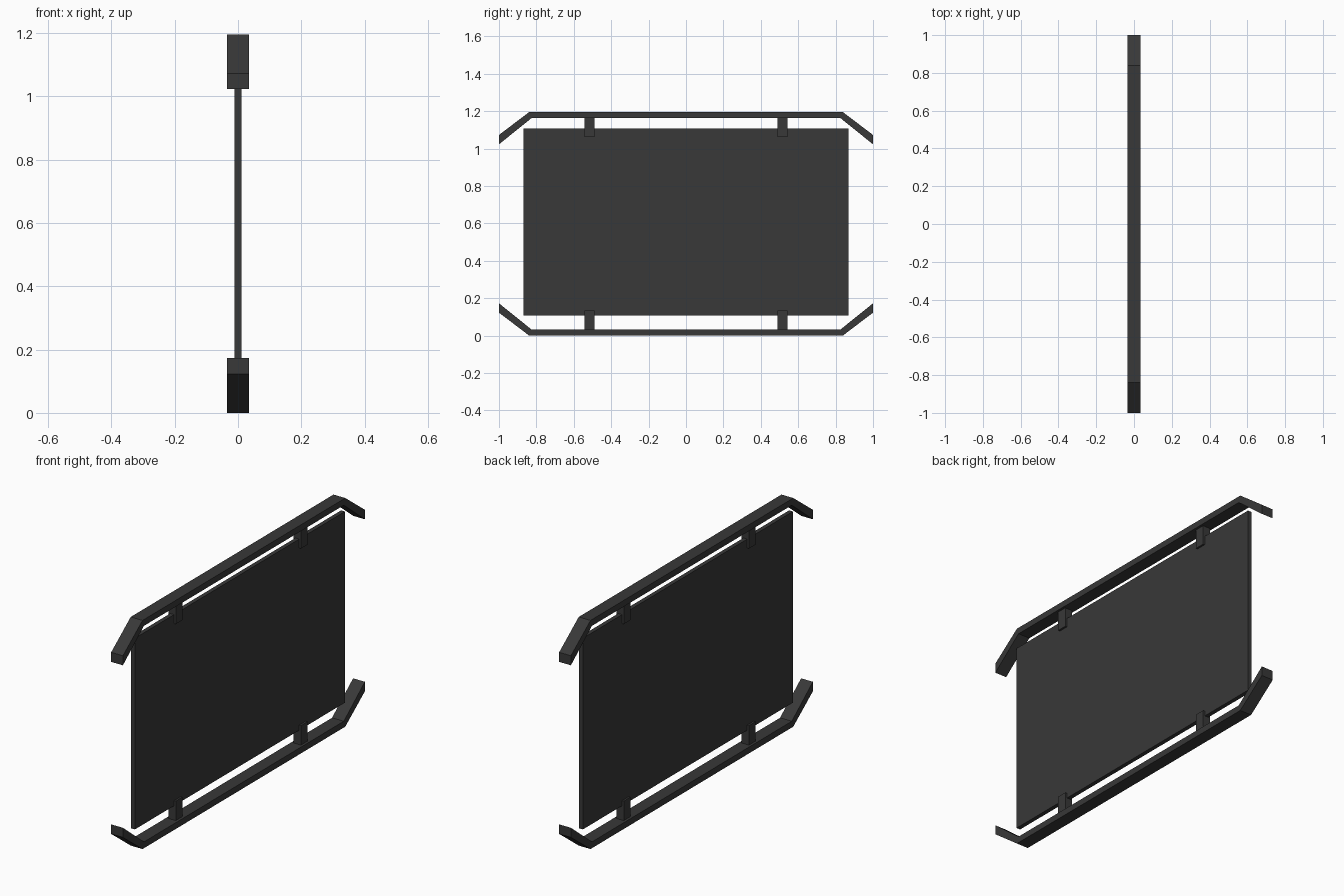
import bpy, bmesh

if "Cube" in bpy.data.objects:
    bpy.data.objects.remove(bpy.data.objects["Cube"])

dark = bpy.data.materials.new("dark_grey")
dark.diffuse_color = (0.04, 0.04, 0.04, 1)
dark.use_nodes = True
dark.node_tree.nodes["Principled BSDF"].inputs["Base Color"].default_value = dark.diffuse_color
HEIGHT = 1.196


def extrude_profile(name, points, half):
    """Extrude a closed (y, z) profile symmetrically along x."""
    bm = bmesh.new()
    face = bm.faces.new([bm.verts.new((-half, y, z)) for y, z in points])
    res = bmesh.ops.extrude_face_region(bm, geom=[face])
    verts = [g for g in res["geom"] if isinstance(g, bmesh.types.BMVert)]
    bmesh.ops.translate(bm, vec=(2 * half, 0, 0), verts=verts)
    bmesh.ops.recalc_face_normals(bm, faces=bm.faces)
    mesh = bpy.data.meshes.new(name)
    bm.to_mesh(mesh)
    bm.free()
    mesh.materials.append(dark)
    ob = bpy.data.objects.new(name, mesh)
    bpy.context.collection.objects.link(ob)
    return ob


def rect(y0, y1, z0, z1):
    return [(y0, z0), (y1, z0), (y1, z1), (y0, z1)]


# Flat central panel
extrude_profile("panel", rect(-0.868, 0.868, 0.108, 1.108), 0.011)

# Rails with bent ends, and the clips that join them to the panel
half_rail = [(0.838, 0), (1.0, 0.123), (1.0, 0.173), (0.826, 0.033)]
rail = half_rail + [(-y, z) for y, z in reversed(half_rail)]
for side in ("bottom", "top"):
    def place(pts):
        return [(y, HEIGHT - z if side == "top" else z) for y, z in pts]
    extrude_profile(side + "_rail", place(rail), 0.034)
    for end, y in (("front", -0.517), ("back", 0.517)):
        extrude_profile(f"{side}_{end}_clip",
                        place(rect(y - 0.027, y + 0.027, 0.03, 0.135)), 0.021)
